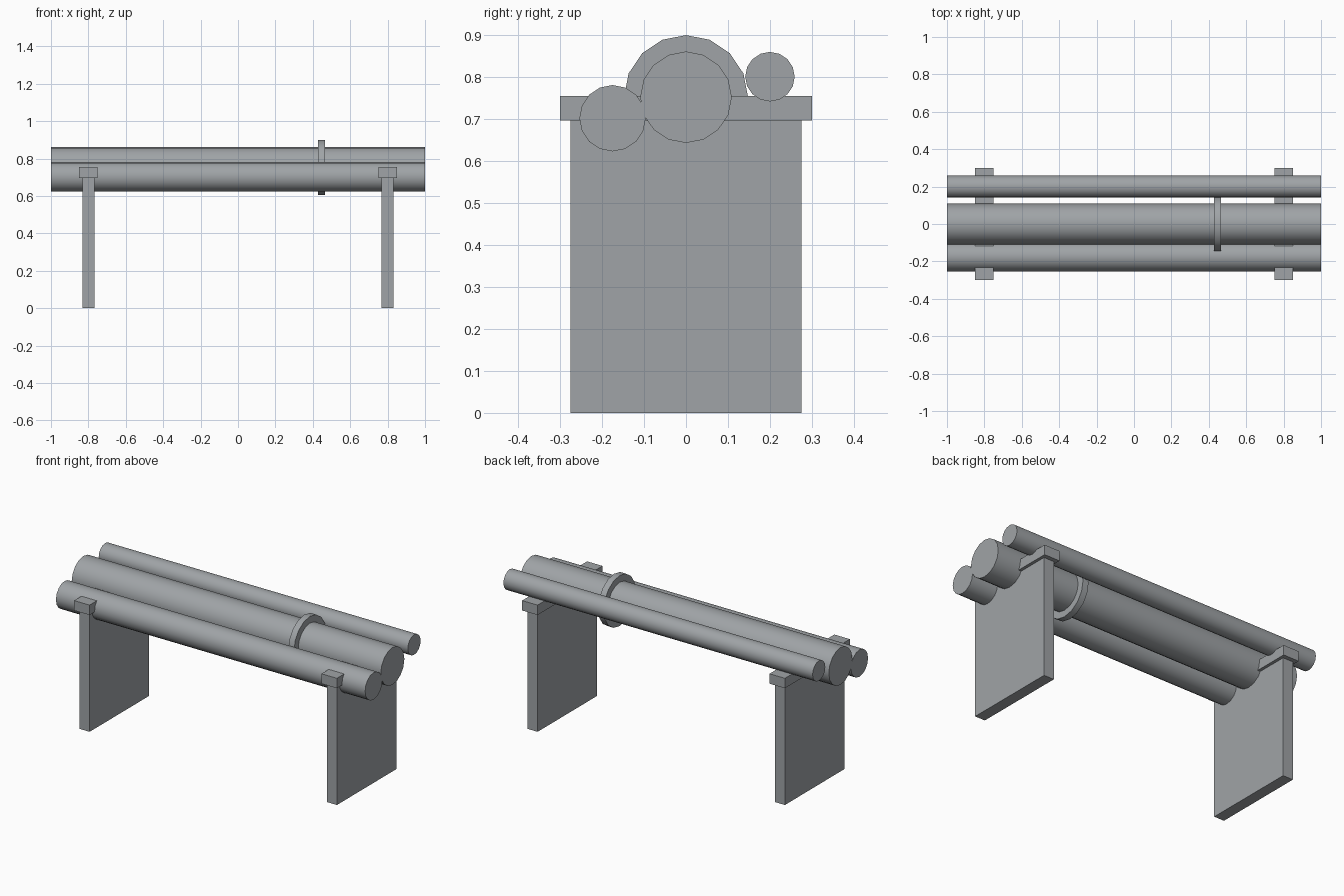
import bpy
import math

default = bpy.data.objects.get("Cube")
if default:
    bpy.data.objects.remove(default, do_unlink=True)

# One painted steel colour for everything
steel = bpy.data.materials.new("grey steel")
steel.use_nodes = True
steel.diffuse_color = (0.35, 0.37, 0.385, 1)
steel.node_tree.nodes["Principled BSDF"].inputs["Base Color"].default_value = steel.diffuse_color


def box(name, x, width, depth, bottom, top):
    bpy.ops.mesh.primitive_cube_add(size=1, location=(x, 0, (bottom + top) / 2))
    obj = bpy.context.object
    obj.name = name
    obj.scale = (width, depth, top - bottom)
    bpy.ops.object.transform_apply(location=False, rotation=False, scale=True)
    obj.data.materials.append(steel)


def tube(name, x, y, z, radius, length):
    bpy.ops.mesh.primitive_cylinder_add(
        vertices=16, radius=radius, depth=length,
        location=(x, y, z), rotation=(0, math.pi / 2, 0))
    obj = bpy.context.object
    obj.name = name
    obj.data.materials.append(steel)
    bpy.ops.object.shade_smooth_by_angle(angle=math.radians(30))


# Supports: a wall-like leg carrying a cross beam at each end
for side, x in (("right", -0.8), ("left", 0.8)):
    box(side + "_support_leg", x, 0.065, 0.55, 0, 0.697)
    box(side + "_cross_beam", x, 0.1, 0.6, 0.697, 0.755)

# Three parallel pipes
tube("main_pipe", 0, 0, 0.752, 0.109, 2)
tube("front_pipe", 0, -0.175, 0.702, 0.079, 2)
tube("back_pipe", 0, 0.2, 0.801, 0.059, 2)

# Flange around the main pipe
tube("pipe_flange", 0.447, 0, 0.752, 0.148, 0.037)
